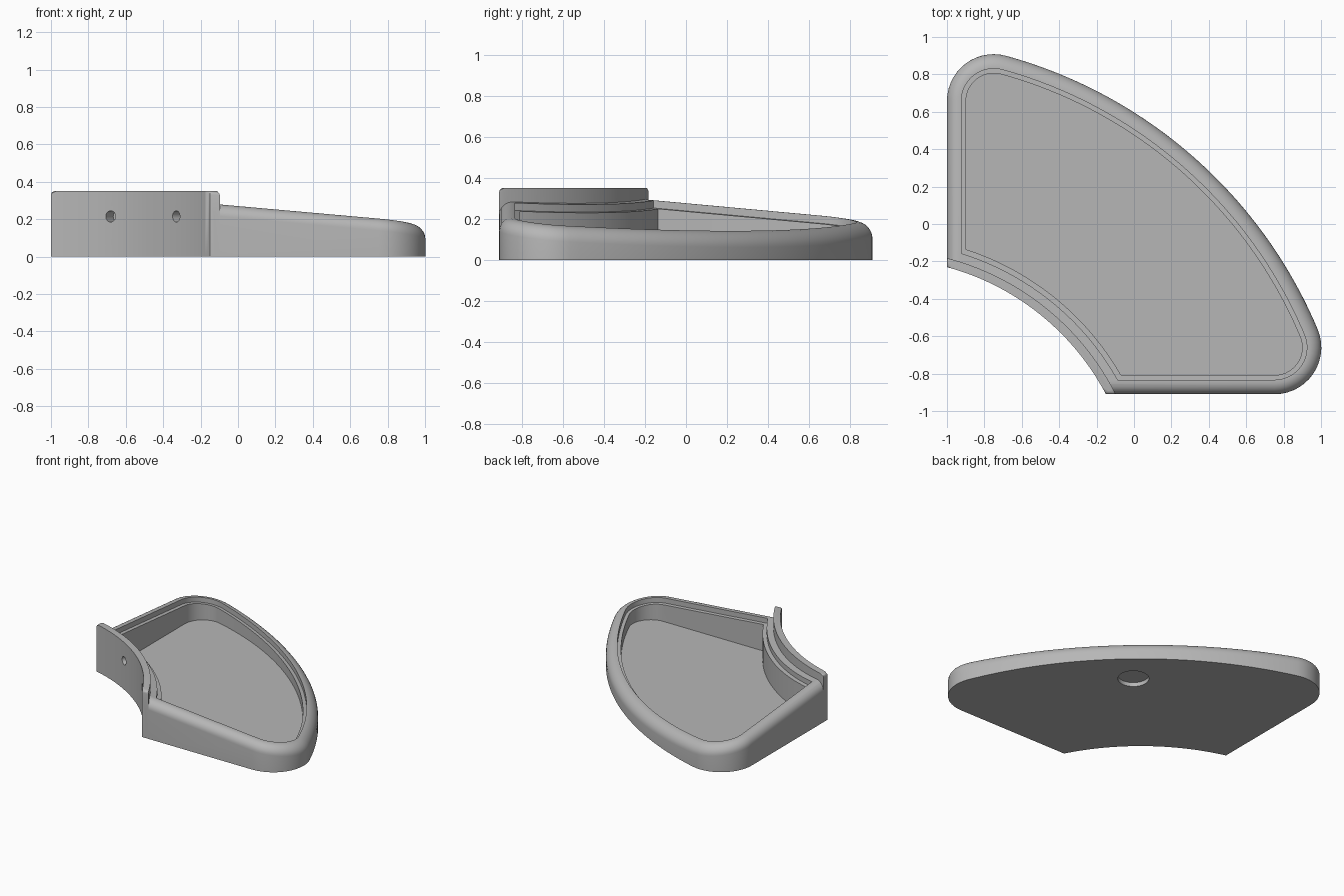
import bpy, bmesh, math
from mathutils import Vector, Matrix

if "Cube" in bpy.data.objects:
    bpy.data.objects.remove(bpy.data.objects["Cube"])

CX, CY = -1.357, -1.548          # shared centre of both big arcs
R_IN, R_OUT, FILLET = 1.365, 2.538, 0.25
LEFT, FRONT = -1.0, -0.91

grey = bpy.data.materials.new("light grey")
grey.diffuse_color = (0.47, 0.47, 0.47, 1)
grey.use_nodes = True
grey.node_tree.nodes["Principled BSDF"].inputs["Base Color"].default_value = grey.diffuse_color


def arc(cx, cy, r, a0, a1, n):
    return [(cx + r * math.cos(a0 + (a1 - a0) * i / n),
             cy + r * math.sin(a0 + (a1 - a0) * i / n)) for i in range(n + 1)]


def inner_arc(r, d, n=40):
    """Concave arc from the left side to the front side, sides inset by d."""
    a0 = math.acos((LEFT + d - CX) / r)
    a1 = math.asin((FRONT + d - CY) / r)
    return arc(CX, CY, r, a0, a1, n)


def outline(d, e):
    """Tray outline inset by d, and by e on the concave side."""
    k = R_OUT - FILLET
    lx, fy = LEFT + FILLET, FRONT + FILLET
    ly = CY + math.sqrt(k * k - (lx - CX) ** 2)
    fx = CX + math.sqrt(k * k - (fy - CY) ** 2)
    a_f = math.atan2(fy - CY, fx - CX)
    a_l = math.atan2(ly - CY, lx - CX)
    pts = arc(fx, fy, FILLET - d, -math.pi / 2, a_f, 14)
    pts += arc(CX, CY, R_OUT - d, a_f, a_l, 48)[1:-1]
    pts += arc(lx, ly, FILLET - d, a_l, math.pi, 14)
    return pts + inner_arc(R_IN + e, d)


def slope(x, y):
    """Tilted plane of the rim."""
    return 0.28 - 0.089 * (x + 0.1) - 0.092 * (y + 0.85)


def finish(bm, name):
    bmesh.ops.recalc_face_normals(bm, faces=bm.faces)
    me = bpy.data.meshes.new(name)
    bm.to_mesh(me)
    bm.free()
    me.materials.append(grey)
    ob = bpy.data.objects.new(name, me)
    bpy.context.collection.objects.link(ob)
    return ob


def loft(rings):
    bm = bmesh.new()
    loops = [[bm.verts.new(p) for p in r] for r in rings]
    n = len(loops[0])
    for a, b in zip(loops, loops[1:]):
        for i in range(n):
            j = (i + 1) % n
            bm.faces.new((a[i], a[j], b[j], b[i]))
    bm.faces.new(loops[0][::-1])
    bm.faces.new(loops[-1])
    return bm


def cylinder(name, r, depth, matrix):
    bm = bmesh.new()
    bmesh.ops.create_cone(bm, cap_ends=True, segments=32, radius1=r,
                          radius2=r, depth=depth, matrix=matrix)
    return finish(bm, name)


def combine(target, tool, operation):
    m = target.modifiers.new(operation.lower(), 'BOOLEAN')
    m.operation, m.solver, m.object = operation, 'EXACT', tool
    bpy.context.view_layer.objects.active = target
    bpy.ops.object.modifier_apply(modifier=m.name)
    bpy.data.objects.remove(tool, do_unlink=True)


# Tray: flat base, rounded sloping rim, ledge and sunken floor
EDGE, E0 = 0.07, 0.02
rings = [[(x, y, 0) for x, y in outline(0, E0)]]
for i in range(9):
    t = i / 8 * math.pi / 2
    d, drop = EDGE * (1 - math.cos(t)), EDGE * (1 - math.sin(t))
    rings.append([(x, y, slope(x, y) - drop) for x, y in outline(d, E0)])
for d, e, drop in ((0.077, 0.092, 0), (0.077, 0.092, 0.037), (0.102, 0.12, 0.037)):
    rings.append([(x, y, slope(x, y) - drop) for x, y in outline(d, e)])
rings.append([(x, y, 0.04) for x, y in outline(0.102, 0.12)])
tray = finish(loft(rings), "tray")

# Raised curved wall on the concave side, with a softened top edge
WALL_H = 0.35
plan = inner_arc(R_IN, 0) + inner_arc(R_IN + 0.047, 0)[::-1]
bm = loft([[(x, y, z) for x, y in plan] for z in (0, WALL_H)])
top = [e for e in bm.edges if all(v.co.z > WALL_H - 1e-4 for v in e.verts)]
bmesh.ops.bevel(bm, geom=top, offset=0.02, segments=4, profile=0.5, affect='EDGES')
combine(tray, finish(bm, "curved_wall"), 'UNION')

# Two blind screw holes in the wall, pointing at the arc centre
for deg in (60.3, 41.2):
    a = math.radians(deg)
    ray = Vector((math.cos(a), math.sin(a), 0))
    pos = Vector((CX, CY, 0.215)) + ray * R_IN
    mat = Matrix.Translation(pos) @ ray.to_track_quat('Z', 'Y').to_matrix().to_4x4()
    combine(tray, cylinder("screw_hole", 0.03, 0.16, mat), 'DIFFERENCE')

# Shallow round pocket underneath
combine(tray, cylinder("base_pocket", 0.105, 0.06,
                       Matrix.Translation((0.14, 0.16, 0))), 'DIFFERENCE')

bpy.ops.object.select_all(action='DESELECT')
tray.select_set(True)
bpy.context.view_layer.objects.active = tray
bpy.ops.object.shade_smooth_by_angle(angle=math.radians(30))
